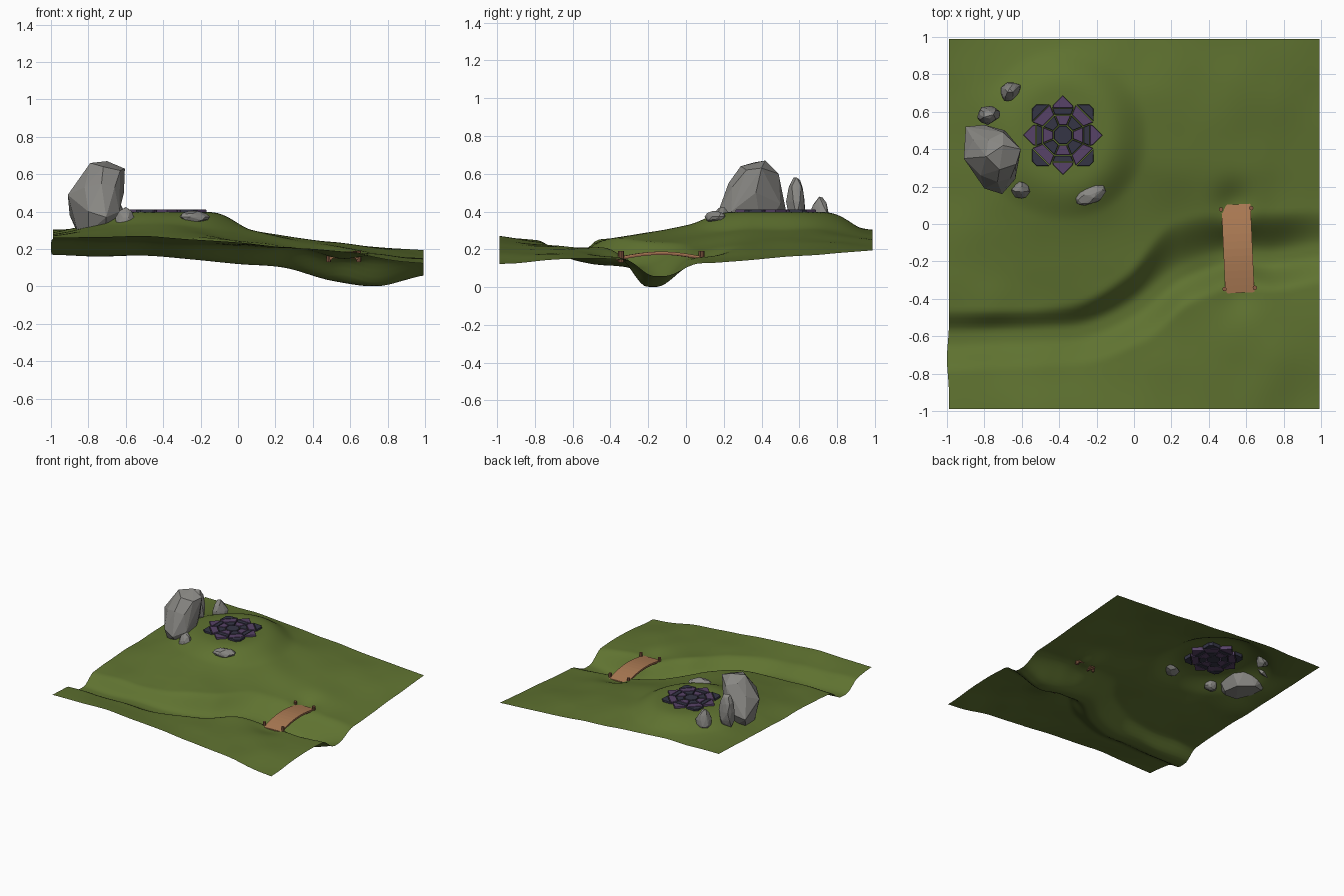
import bpy, bmesh, math, random
from mathutils import Vector, noise, Matrix

if "Cube" in bpy.data.objects:
    bpy.data.objects.remove(bpy.data.objects["Cube"])

random.seed(4)


def material(name, rgb):
    m = bpy.data.materials.new(name)
    m.diffuse_color = (*rgb, 1)
    m.use_nodes = True
    m.node_tree.nodes["Principled BSDF"].inputs["Base Color"].default_value = m.diffuse_color
    return m


GRASS = material("grass green", (0.115, 0.17, 0.03))
STONE = material("stone grey", (0.25, 0.245, 0.23))
WOOD = material("tan wood", (0.42, 0.2, 0.09))
DARKWOOD = material("brown wood", (0.26, 0.11, 0.06))
SLATE = material("dark slate", (0.035, 0.035, 0.06))
PURPLE = material("dusky purple", (0.095, 0.055, 0.135))


def finish(name, bm, *mats):
    bmesh.ops.recalc_face_normals(bm, faces=bm.faces)
    me = bpy.data.meshes.new(name)
    bm.to_mesh(me)
    bm.free()
    for m in mats:
        me.materials.append(m)
    ob = bpy.data.objects.new(name, me)
    bpy.context.collection.objects.link(ob)
    return ob


def spline(vals, t):
    """Smooth interpolation of evenly spaced values over t in -1..1."""
    n = len(vals) - 1
    u = min(max((t + 1) / 2 * n, 0), n)
    i = min(int(u), n - 1)
    f = u - i
    a, b, c, d = (vals[min(max(i + k, 0), n)] for k in (-1, 0, 1, 2))
    return b + 0.5 * f * (c - a + f * (2*a - 5*b + 4*c - d + f * (3*(b - c) + d - a)))


def smooth(a, b, v):
    t = min(max((v - a) / (b - a), 0), 1)
    return t * t * (3 - 2 * t)


# terrain: coarse height rows (front to back), stream bed, flat hilltop
ROWS = [
    [.26, .27, .26, .235, .205, .165, .12],
    [.235, .23, .225, .215, .20, .18, .15],
    [.26, .265, .265, .245, .20, .165, .145],
    [.27, .31, .32, .26, .20, .155, .13],
    [.28, .35, .39, .31, .245, .19, .14],
    [.29, .35, .39, .31, .255, .215, .17],
    [.305, .30, .29, .265, .24, .215, .195]]
STREAM_Y = [-.61, -.60, -.59, -.565, -.45, -.26, -.18, -.18, -.14]
STREAM_Z = [.17, .16, .165, .145, .12, .10, .03, .002, .06]
NORTH_BANK = [.15, .14, .14, .16, .19, .25, .25, .25, .22]
PAD = Vector((-.38, .475))


def height(x, y):
    h = spline([spline(r, x) for r in ROWS], y)
    h += 0.010 * noise.noise(Vector((x * 4, y * 4, 0.3)))
    r = math.hypot(x - PAD.x, y - PAD.y)
    h += (0.398 - h) * (1 - smooth(.22, .46, r))
    cy = spline(STREAM_Y, x)
    slope = (spline(STREAM_Y, x + .02) - spline(STREAM_Y, x - .02)) / .04
    d = (y - cy) / math.sqrt(1 + slope * slope)
    w = 1 - smooth(.025, .18 if d < 0 else spline(NORTH_BANK, x), abs(d))
    h += (spline(STREAM_Z, x) - h) * w
    for ex, ey in ((.545, .10), (.566, -.37)):      # landings of the bridge
        k = math.exp(-((x - ex) ** 2 + (y - ey) ** 2) / .010)
        h += (.148 - h) * k
    return max(h, 0)


bm = bmesh.new()
bmesh.ops.create_grid(bm, x_segments=90, y_segments=90, size=0.988)
for v in bm.verts:
    x, y = v.co.x, v.co.y
    v.co.z = height(x, y)
    if x < -.9:                                    # slight bulge of the edge
        v.co.x -= .012 * math.exp(-((y + .72) / .12) ** 2) * (-x - .9) / .088
    elif x > .9:
        v.co.x += .004
ground = finish("ground", bm, GRASS)
for p in ground.data.polygons:
    p.use_smooth = True
if ground.data.polygons[0].normal.z < 0:
    ground.data.flip_normals()


# boulders: faceted hulls
def hull(name, pts):
    bm = bmesh.new()
    for p in pts:
        bm.verts.new(p)
    bmesh.ops.convex_hull(bm, input=bm.verts)
    loose = [v for v in bm.verts if not v.link_faces]
    bmesh.ops.delete(bm, geom=loose, context='VERTS')
    return finish(name, bm, STONE)


hull("big_boulder", [
    (-.86, .46, .29), (-.78, .48, .29), (-.68, .40, .29), (-.67, .26, .30),
    (-.71, .22, .30), (-.80, .24, .29), (-.86, .34, .30),
    (-.90, .52, .38), (-.80, .53, .40), (-.69, .50, .44), (-.61, .37, .50),
    (-.635, .24, .40), (-.705, .16, .37), (-.80, .19, .40), (-.91, .35, .49),
    (-.86, .45, .53), (-.79, .36, .66), (-.70, .42, .67), (-.605, .40, .63),
    (-.63, .32, .62), (-.72, .29, .64), (-.78, .45, .62), (-.70, .49, .60),
    (-.82, .26, .53), (-.66, .245, .53), (-.73, .225, .55)])


def boulder(name, x, y, z0, z1, rx, ry, turn, taper):
    c, s = math.cos(turn), math.sin(turn)
    bm = bmesh.new()
    bmesh.ops.create_icosphere(bm, subdivisions=2, radius=1)
    pts = []
    for v in bm.verts:
        p = v.co * random.uniform(.80, 1.1)
        k = 1 - taper * p.z
        a, b = p.x * rx * k, p.y * ry * k
        pts.append((x + a * c - b * s, y + a * s + b * c,
                    (z0 + z1) / 2 + p.z * (z1 - z0) / 2))
    bm.free()
    hull(name, pts)


boulder("tall_boulder", -.78, .585, .31, .595, .062, .052, 0, .2)
boulder("back_boulder", -.66, .71, .31, .485, .060, .046, .8, .5)
boulder("small_boulder", -.60, .185, .31, .43, .050, .046, .3, .4)
boulder("flat_boulder", -.235, .155, .34, .405, .084, .050, .4, .2)


# paved hilltop pad: eight sectors of tiles with narrow gaps
def tile(bm, pts, angle, mat, z0=.37, z1=.411):
    ca, sa = math.cos(angle), math.sin(angle)
    ring = [(PAD.x + u * ca - v * sa, PAD.y + u * sa + v * ca) for u, v in pts]
    cx = sum(p[0] for p in ring) / len(ring)
    cy = sum(p[1] for p in ring) / len(ring)
    lo = [bm.verts.new((a, b, z0)) for a, b in ring]
    mid = [bm.verts.new((a, b, z1 - .003)) for a, b in ring]
    top = []
    for a, b in ring:
        d = Vector((cx - a, cy - b)).normalized() * .003
        top.append(bm.verts.new((a + d.x, b + d.y, z1)))
    n = len(ring)
    faces = [bm.faces.new(lo[::-1]), bm.faces.new(top)]
    for r0, r1 in ((lo, mid), (mid, top)):
        for i in range(n):
            j = (i + 1) % n
            faces.append(bm.faces.new((r0[i], r0[j], r1[j], r1[i])))
    for f in faces:
        f.material_index = mat


bm = bmesh.new()
T = math.tan(math.pi / 8)
R = .052
tile(bm, [(R * math.cos((i + .5) * math.pi / 4), R * math.sin((i + .5) * math.pi / 4))
          for i in range(8)], 0, 0)
g = .0025
for i in range(8):
    a = i * math.pi / 4
    diagonal = i % 2
    for r0, r1, mat in ((.054, .106, 1 - diagonal),
                        (.111, .163 if diagonal else .142, diagonal)):
        tile(bm, [(r0, -r0 * T + g), (r1, -r1 * T + g), (r1, r1 * T - g), (r0, r0 * T - g)], a, mat)
    if diagonal:      # chamfered corner slabs
        tile(bm, [(.168, -.064), (.205, -.027), (.216, -.016),
                  (.216, .016), (.205, .027), (.168, .064)], a, 0)
    else:             # pointed outer tiles
        tile(bm, [(.146, -.056), (.160, -.052), (.212, 0), (.160, .052), (.146, .056)], a, 1)
finish("paved_pad", bm, SLATE, PURPLE)


# arched footbridge: deck, two side beams, four posts
A, B = Vector((.545, .105)), Vector((.566, -.368))
axis = (B - A).normalized()
side = Vector((-axis.y, axis.x))
N = 12


def strip(name, v0, v1, lift, thick, mat):
    bm = bmesh.new()
    prev = None
    for i in range(N + 1):
        t = i / N
        p = A.lerp(B, t)
        z = .158 + .03 * math.sin(math.pi * t) + lift
        q = [bm.verts.new((p.x + side.x * v, p.y + side.y * v, z + dz))
             for v, dz in ((v0, 0), (v1, 0), (v1, -thick), (v0, -thick))]
        if prev:
            for k in range(4):
                bm.faces.new((prev[k], prev[(k+1) % 4], q[(k+1) % 4], q[k]))
        else:
            bm.faces.new(q)
        prev = q
    bm.faces.new(prev)
    finish(name, bm, mat)


strip("bridge_deck", -.078, .078, 0, .008, WOOD)
for n, s in (("left", -1), ("right", 1)):
    strip(f"bridge_{n}_beam", s * .064, s * .076, -.007, .010, DARKWOOD)
    for end, t in (("front", .95), ("back", .05)):
        p = A.lerp(B, t) + side * s * .081
        bm = bmesh.new()
        bmesh.ops.create_cone(bm, cap_ends=True, segments=8, radius1=.012, radius2=.012, depth=.06,
                              matrix=Matrix.Translation((p.x, p.y, .160)))
        finish(f"bridge_{end}_{n}_post", bm, DARKWOOD)
